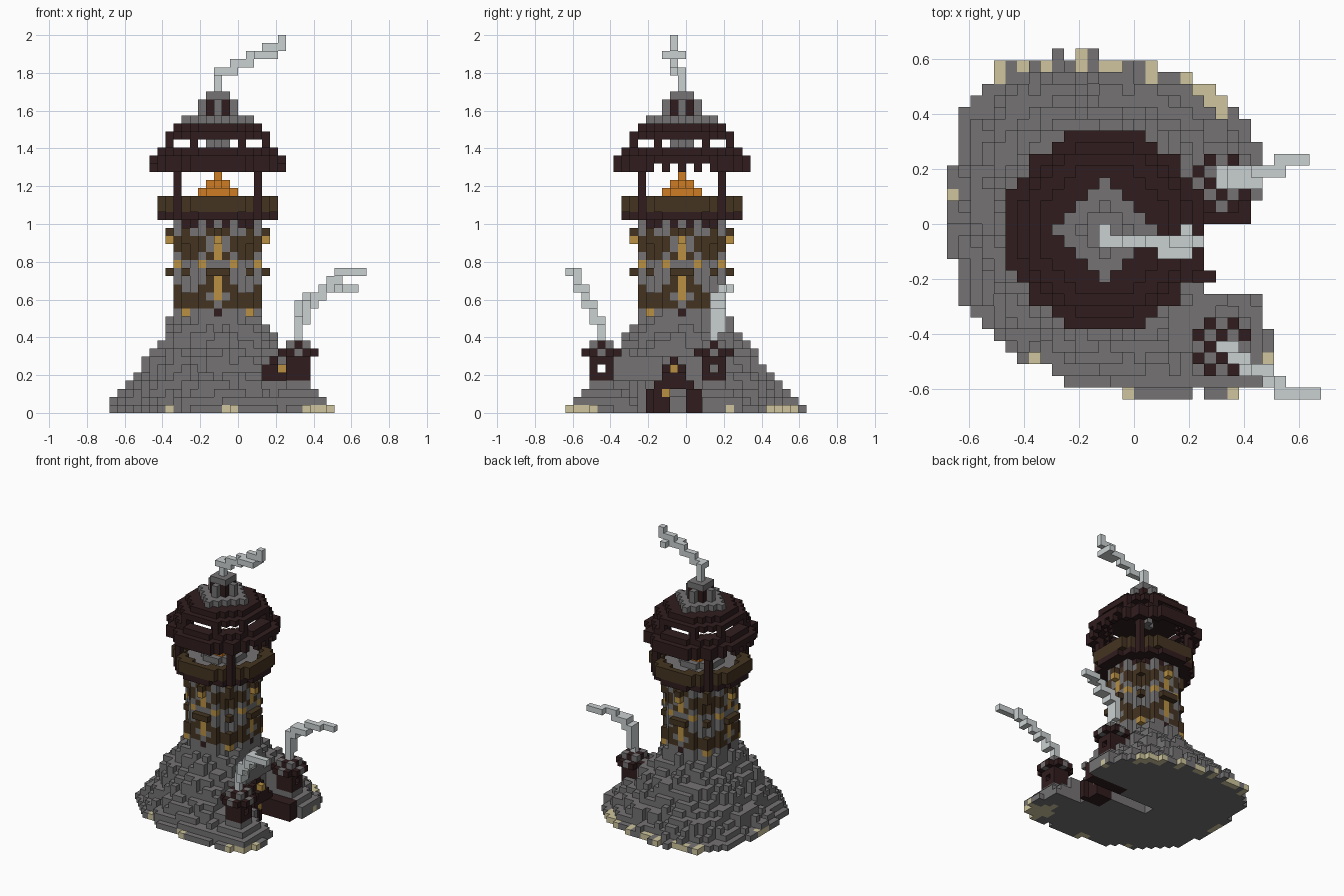
import bpy, math, random

if "Cube" in bpy.data.objects:
    bpy.data.objects.remove(bpy.data.objects["Cube"])
random.seed(4)
V = 2 / 47                      # block size
CX, CY = -3, -1                 # tower axis block
COLORS = {
    "stone": (0.178, 0.171, 0.171), "dark_timber": (0.030, 0.012, 0.013),
    "brown_wood": (0.058, 0.034, 0.015), "gold": (0.48, 0.28, 0.055),
    "flame": (0.62, 0.20, 0.018), "smoke": (0.59, 0.63, 0.63),
    "sand": (0.62, 0.56, 0.34)}
MATS = {}
for n, c in COLORS.items():
    MATS[n] = bpy.data.materials.new(n)
    MATS[n].diffuse_color = (*c, 1)
NAMES = list(COLORS)
D = "dark_timber"
grid = {}


def put(part, mat, x, y, z):
    grid[(x, y, z)] = (part, mat)


def disc(part, mat, z, r_out, r_in=-1, keep=lambda dx, dy: True):
    """Round layer or ring of blocks about the tower axis."""
    for dx in range(-9, 10):
        for dy in range(-9, 10):
            if r_in < math.hypot(dx, dy) <= r_out and keep(dx, dy):
                put(part, mat, CX + dx, CY + dy, z)


def in_shaft(dx, dy):
    return max(abs(dx), abs(dy)) <= 5 and abs(dx) + abs(dy) <= 7


# Rocky mound: outline radius by angle, shrinking level by level
OUTLINE = [13, 15.3, 15.2, 14.6, 16.9, 14.6, 13.5, 13.4, 12.8, 13.6, 16.3, 15.1]
SHRINK = [1, .87, .76, .70, .60, .5, .44, .36, .23, .16, .07, 0]
SAND = [(24, 28), (45, 62), (70, 77), (85, 92), (96, 99), (106, 110),
        (113, 117), (120, 125), (164, 176), (240, 244), (271, 281), (308, 322)]


def ground(dx, dy, k, edge):
    """Sand on parts of the lowest rim, stone elsewhere."""
    deg = math.degrees(math.atan2(dy, dx)) % 360
    rim = k == 0 and math.hypot(dx, dy) > edge - 1.4
    return "sand" if rim and any(a <= deg <= b for a, b in SAND) else "stone"


for x in range(-16, 12):
    for y in range(-15, 15):
        dx, dy = x - CX, y - CY
        a = math.degrees(math.atan2(dy, dx)) % 360 / 30
        i, f = int(a) % 12, a % 1
        edge = OUTLINE[i] * (1 - f) + OUTLINE[(i + 1) % 12] * f
        r = math.hypot(dx, dy)
        jitter = random.uniform(-.7, .7)
        for k, s in enumerate(SHRINK):
            lim = 5.5 + (edge - 5.5) * s + (jitter if k else jitter * .5)
            if r <= lim or in_shaft(dx, dy):
                put("mound", ground(dx, dy, k, edge), x, y, k)

# Small hills carrying the two turrets
TURRETS = [(7, -11), (7, 3)]
for tx, ty in TURRETS:
    for x in range(tx - 4, min(tx + 5, 12 if ty < 0 else 11)):
        for y in range(ty - 4, ty + 5):
            lo, d = sorted((abs(x - tx), abs(y - ty)))
            if d == 4 and lo > 1:
                continue
            for k in range(4 - max(0, d - 1)):
                if (x, y, k) not in grid:
                    put("mound", ground(x - CX, y - CY, k, 17), x, y, k)

# Entrance notch, valley, window line and passage cut into the mound
for (x, y, k) in list(grid):
    if (x >= 6 and -6 <= y <= -1) or (x >= 4 and -5 <= y <= 1 and k < 7) \
            or (x >= -4 and y in (-2, -1) and k < 2) \
            or (x >= 3 and -12 < y <= -4 and 4 <= k < 7) \
            or (x >= 5 and -12 < y <= 1 and k >= 7) or (y == -11 and k >= 5):
        del grid[(x, y, k)]

# Gabled door frame, side wall and lanterns
GABLE = [(-5, -4, -3, 0, 1), (-5, -4, -3, 0, 1), (-5, -4, 0, 1),
         (-4, -3, -2, -1, 0), (-3, -2, -1), (-3, -2, -1), (-2,)]
for k, ys in enumerate(GABLE):
    for y in ys:
        for x in range(3, 5 if k > 4 else 6):
            put("door_frame", D, x, y, k)
for k in range(3):
    put("door_frame", D, 6, -5, k)
    for x in range(6, 10):
        for y in (0, 1):
            put("door_frame", D, x, y, k)
put("door_lantern", "gold", 5, -3, 2)
put("door_lantern", "gold", 5, -2, 5)

# Turrets with a window slot and chequered roof
for tx, ty in TURRETS:
    for dx in range(-2, 3):
        for dy in range(-2, 3):
            m = D if (dx + dy) % 2 else "stone"
            if abs(dx) < 2 and abs(dy) < 2:
                for k in (4, 5, 6):
                    grid.pop((tx + dx, ty + dy, k), None)
                    if not (k == 5 and dy == 0):
                        put("turret", D, tx + dx, ty + dy, k)
                put("turret_roof", m, tx + dx, ty + dy, 8)
            if abs(dx) + abs(dy) < 4:
                put("turret_roof", m, tx + dx, ty + dy, 7)

# Tower shaft: one pattern row per level, indexed from the face centre outward
KEY = {"g": "stone", "b": "brown_wood", "o": "gold", "m": D}
ROWS = ["mgggo", "gbbbb", "ogbbb", "obbgg", "obggg", "bbggb",
        "ggogg", "obgbb", "ogbbb", "ogbbb", "bbggb", "gmgmg"]
CORNER_BUMPS = (12, 13, 14, 17, 21, 22)
for k, row in enumerate(ROWS, 12):
    for dx in range(-6, 7):
        for dy in range(-6, 7):
            u, w = sorted((abs(dx), abs(dy)))
            bump = (w == 6 and ((k == 17 and u < 2) or (k in (21, 22) and u == 0))) \
                or (u == w == 4 and k in CORNER_BUMPS)
            if in_shaft(dx, dy) or bump:
                put("tower_shaft", KEY[row[min(u, 4)]], CX + dx, CY + dy, k)

# Lookout platform with parapet and hearth
disc("platform", D, 24, 7.6)
disc("platform_floor", "stone", 25, 6.5)
for k in (25, 26):
    disc("parapet", "brown_wood", k, 7.65, 6.3)
disc("hearth", "stone", 26, 3.2)

# Beacon fire
for i, r in enumerate((2, 1, 0)):
    for dx in range(-r, r + 1):
        for dy in range(-r, r + 1):
            if abs(dx) + abs(dy) <= r + (r > 1):
                put("fire", "flame", CX + dx, CY + dy, 27 + i)

# Corner posts
for sx in (-5, 5):
    for sy in (-5, 5):
        for k in range(24, 32):
            put("roof_post", D, CX + sx, CY + sy, k)

# Stepped roof with an open vent row
disc("roof", D, 30, 8.6, 7.3, lambda dx, dy: abs(dx) < 6 or abs(dy) > 4 or dy % 2 == 0)
disc("roof", D, 31, 8.6, 6.4)
disc("roof", D, 32, 7.6, 5.4)
disc("roof", D, 33, 6.8, 5.4, lambda dx, dy: {abs(dx), abs(dy)} == {3, 6})
disc("roof", D, 34, 6.8)
disc("roof", D, 35, 5.6)

# Chimney: stone collar, mixed stack, cap
for dx in range(-4, 5):
    for dy in range(-4, 5):
        s, x, y = abs(dx) + abs(dy), CX + dx, CY + dy
        if s <= 1:
            put("chimney", "stone", x, y, 33)
        if s <= 4:
            put("chimney", "stone", x, y, 36)
        if s <= 2:
            for k in (37, 38):
                put("chimney", D if abs(dx) == abs(dy) == 1 else "stone", x, y, k)
        if max(abs(dx), abs(dy)) <= 1:
            put("chimney", "stone", x, y, 39)


def trail(points):
    """Smoke blocks stepping from point to point, upward first."""
    p = list(points[0])
    put("smoke_trail", "smoke", *p)
    for q in points[1:]:
        for ax in (2, 0, 1):
            while p[ax] != q[ax]:
                p[ax] += 1 if q[ax] > p[ax] else -1
                put("smoke_trail", "smoke", *p)


trail([(-3, -1, 40), (-3, -1, 42), (-3, -2, 42), (-1, -2, 42), (-1, -2, 43),
       (1, -2, 43), (1, -2, 44), (3, -2, 44), (3, -2, 45), (5, -2, 45), (5, -2, 46)])
trail([(2, -3, 44), (4, -3, 44), (4, -1, 44)])
trail([(7, -11, 9), (7, -11, 10), (8, -12, 11), (8, -12, 12), (9, -13, 13),
       (10, -13, 14), (11, -14, 15), (12, -14, 16), (12, -15, 17), (15, -15, 17)])
trail([(7, 3, 9), (7, 3, 12), (8, 3, 13), (10, 3, 14), (10, 4, 14),
       (12, 4, 15), (12, 5, 15), (14, 5, 15)])
trail([(7, 4, 10), (7, 4, 12), (8, 4, 13), (10, 4, 14)])

# Turn each part's blocks into a mesh, keeping only exposed faces
FACES = []
for ax in range(3):
    b, c = (ax + 1) % 3, (ax + 2) % 3
    for side in (0, 1):
        quad = []
        for s, t in ((0, 0), (1, 0), (1, 1), (0, 1)):
            p = [0, 0, 0]
            p[ax], p[b], p[c] = side, s, t
            quad.append(tuple(p))
        n = [0, 0, 0]
        n[ax] = 1 if side else -1
        FACES.append((n, quad if side else quad[::-1]))
for part in sorted({v[0] for v in grid.values()}):
    verts, faces, mats = {}, [], []
    used = [m for m in NAMES if (part, m) in set(grid.values())]
    for (x, y, z), (owner, mat) in grid.items():
        for n, quad in FACES if owner == part else ():
            if (x + n[0], y + n[1], z + n[2]) not in grid:
                faces.append([verts.setdefault((x + a, y + b, z + c), len(verts))
                              for a, b, c in quad])
                mats.append(used.index(mat))
    me = bpy.data.meshes.new(part)
    me.from_pydata([(a * V, b * V, c * V) for a, b, c in verts], [], faces)
    for m in used:
        me.materials.append(MATS[m])
    me.polygons.foreach_set("material_index", mats)
    me.update()
    bpy.context.collection.objects.link(bpy.data.objects.new(part, me))

for m in bpy.data.materials:
    if m.users and not m.is_grease_pencil:
        m.use_nodes = True
        m.node_tree.nodes["Principled BSDF"].inputs["Base Color"].default_value = m.diffuse_color
